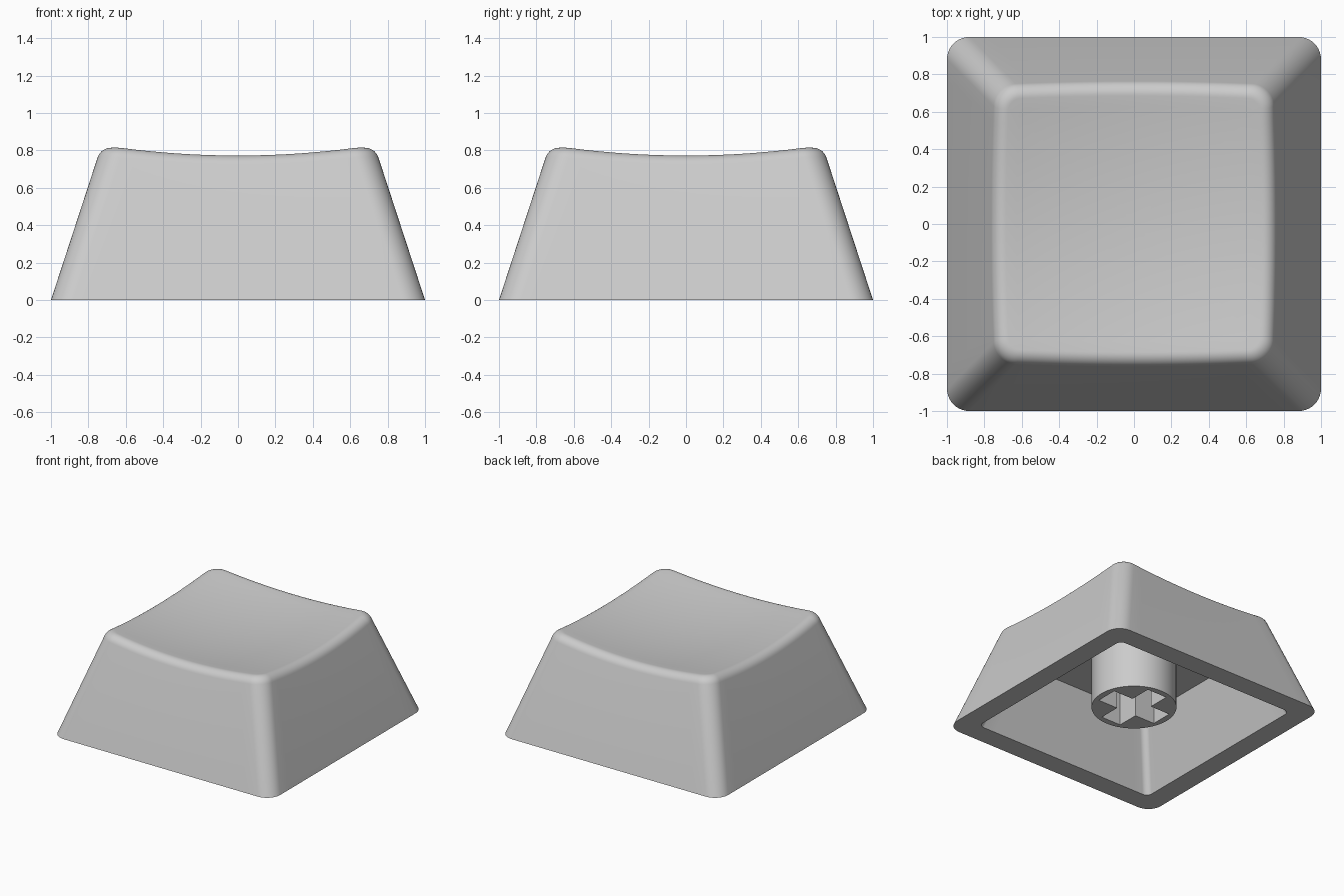
import bpy, bmesh, math
from mathutils import Vector

if "Cube" in bpy.data.objects:
    bpy.data.objects.remove(bpy.data.objects["Cube"])

SLOPE = 0.327      # inward lean of the walls
CORNER = 0.12      # plan corner radius
FILLET = 0.06      # rounding between walls and dish
ARC, SIDE = 10, 16  # segments per corner and per side

grey = bpy.data.materials.new("light_grey")
grey.diffuse_color = (0.6, 0.6, 0.6, 1)
grey.use_nodes = True
grey.node_tree.nodes["Principled BSDF"].inputs["Base Color"].default_value = grey.diffuse_color


def rounded_square(w, r):
    """Plan outline of half width w, always with the same point count."""
    c, pts = w - r, []
    for q in range(4):
        a0 = q * math.pi / 2
        cx, cy = [(c, c), (-c, c), (-c, -c), (c, -c)][q]
        nx, ny = [(-c, c), (-c, -c), (c, -c), (c, c)][q]
        for i in range(ARC + 1):
            a = a0 + math.pi / 2 * i / ARC
            pts.append((cx + r * math.cos(a), cy + r * math.sin(a)))
        ex, ey = pts[-1]
        for i in range(1, SIDE):
            t = i / SIDE
            pts.append((ex + (nx - cx) * t, ey + (ny - cy) * t))
    return pts


def dish(x, y):
    return 0.72 + 0.11 * (x * x + y * y)


def wall(i, z, inset=0.0):
    return rounded_square(1 - SLOPE * z - inset, CORNER - inset)[i]


def finish(bm, name):
    bmesh.ops.recalc_face_normals(bm, faces=bm.faces)
    mesh = bpy.data.meshes.new(name)
    bm.to_mesh(mesh)
    bm.free()
    mesh.materials.append(grey)
    ob = bpy.data.objects.new(name, mesh)
    bpy.context.collection.objects.link(ob)
    bpy.ops.object.select_all(action='DESELECT')
    ob.select_set(True)
    bpy.context.view_layer.objects.active = ob
    bpy.ops.object.shade_smooth_by_angle(angle=math.radians(30))
    return ob


# Shell: rings from the inner ceiling, down and around the rim, up to the dish
CEIL, INNER = 0.55, 0.83
n = len(rounded_square(1, CORNER))
rings = [[(x, y, CEIL) for x, y in rounded_square(INNER - SLOPE * CEIL, 0.05)],
         [(x, y, 0) for x, y in rounded_square(INNER, 0.05)],
         [(x, y, 0) for x, y in rounded_square(1, CORNER)]]

# Rounded top edge, following the curved meeting line of wall and dish
STEPS, WEIGHT = 8, 0.76
arcs = []
for i in range(n):
    z = 0.78
    for _ in range(6):
        z = dish(*wall(i, z))
    za = z - FILLET * 0.95
    a = Vector((*wall(i, za), za))
    e = Vector((*wall(i, z), z))
    bx, by = wall(i, z, FILLET)
    b = Vector((bx, by, dish(bx, by)))
    arc = []
    for k in range(STEPS + 1):
        t = k / STEPS
        wa, we, wb = (1 - t) ** 2, 2 * t * (1 - t) * WEIGHT, t * t
        arc.append((a * wa + e * we + b * wb) / (wa + we + wb))
    arcs.append(arc)
rings += [[arc[k] for arc in arcs] for k in range(STEPS + 1)]

# Hollowed top surface
for k in range(1, 12):
    s = 1 - k / 12
    rings.append([(p[-1].x * s, p[-1].y * s, dish(p[-1].x * s, p[-1].y * s))
                  for p in arcs])

bm = bmesh.new()
loops = [[bm.verts.new(p) for p in ring] for ring in rings]
for lo, hi in zip(loops, loops[1:]):
    for i in range(n):
        j = (i + 1) % n
        bm.faces.new((lo[i], lo[j], hi[j], hi[i]))
bm.faces.new(loops[0])
centre = bm.verts.new((0, 0, dish(0, 0)))
for i in range(n):
    bm.faces.new((loops[-1][i], loops[-1][(i + 1) % n], centre))
finish(bm, "cap_shell")

# Stem: round post with a cross-shaped socket, joined to the ceiling
L, W, BOTTOM = 0.27, 0.09, 0.10
circle = [(0.32 * math.cos(a), 0.32 * math.sin(a))
          for a in (math.tau * i / 64 for i in range(64))]
cross = []
for q in range(4):
    c, s = [(1, 0), (0, 1), (-1, 0), (0, -1)][q]
    for x, y in ((L, -W), (L, W), (W, W)):
        cross.append((x * c - y * s, x * s + y * c))
bm = bmesh.new()
edges = []
for outline in (circle, cross):
    vs = [bm.verts.new((x, y, BOTTOM)) for x, y in outline]
    edges += [bm.edges.new((vs[i], vs[(i + 1) % len(vs)])) for i in range(len(vs))]
bmesh.ops.triangle_fill(bm, edges=edges, use_beauty=True)
out = bmesh.ops.extrude_edge_only(bm, edges=edges)
for v in out["geom"]:
    if isinstance(v, bmesh.types.BMVert):
        v.co.z = CEIL
finish(bm, "stem")
